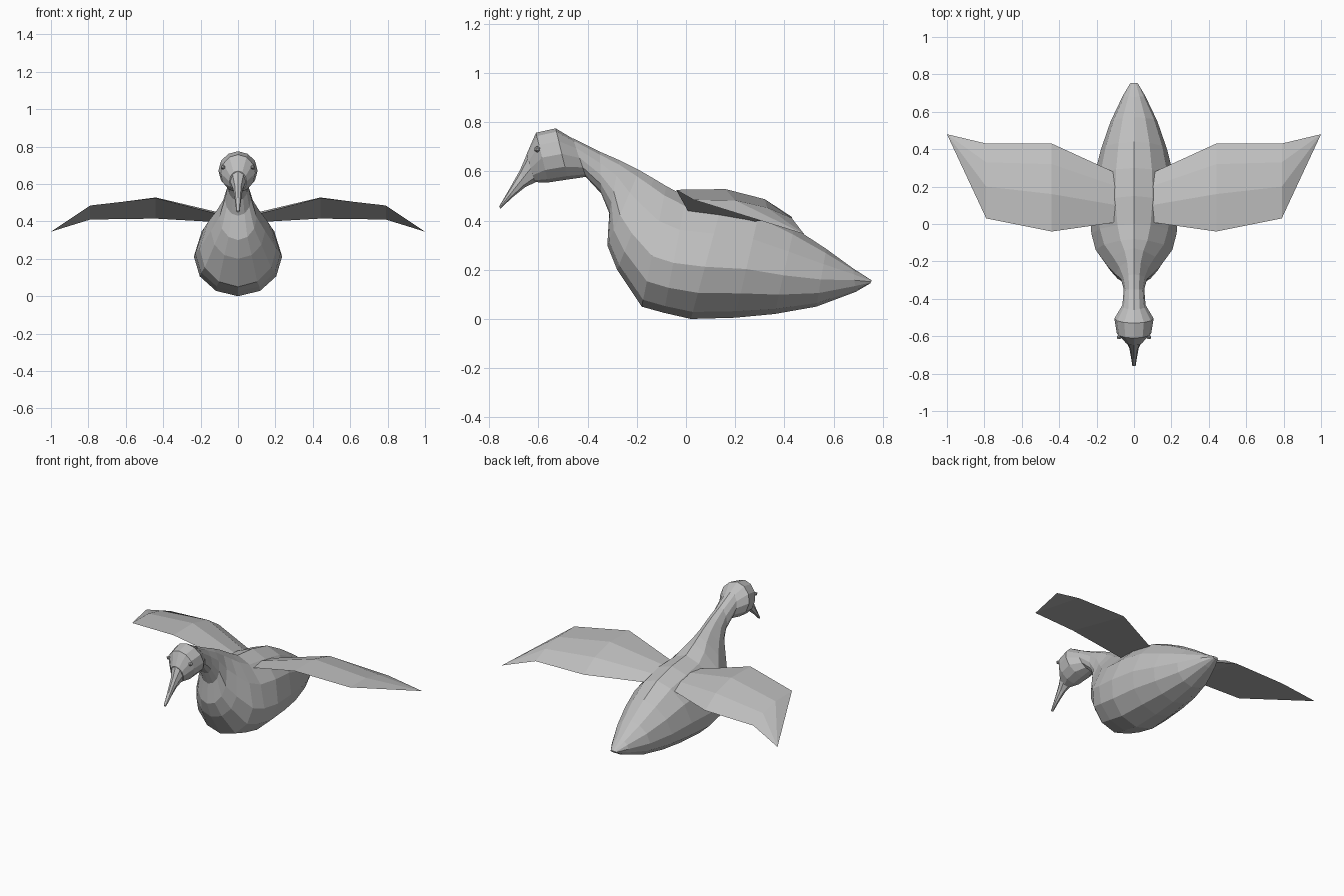
import bpy, bmesh, math

grey = bpy.data.materials.new("plain grey")
grey.diffuse_color = (0.52, 0.52, 0.52, 1)


def finish(bm, name):
    bmesh.ops.recalc_face_normals(bm, faces=bm.faces)
    mesh = bpy.data.meshes.new(name)
    bm.to_mesh(mesh)
    bm.free()
    mesh.materials.append(grey)
    obj = bpy.data.objects.new(name, mesh)
    bpy.context.collection.objects.link(obj)
    return obj


def loft(name, rings, sides):
    """Skin slanted egg-shaped rings:
    (top y, top z, bottom y, bottom z, half width, widest height, pinch of upper half)"""
    bm = bmesh.new()
    loops = []
    for ty, tz, by, bz, hw, wide, pinch in rings:
        loop = []
        for i in range(sides):
            a = 2 * math.pi * i / sides
            v = -math.cos(a)
            h = wide * (1 + v) if v < 0 else wide + (1 - wide) * v
            x = hw * math.sin(a) * (1 - pinch * max(v, 0) ** 2)
            loop.append(bm.verts.new((x, by + (ty - by) * h, bz + (tz - bz) * h)))
        loops.append(loop)
    for a, b in zip(loops, loops[1:]):
        for i in range(sides):
            j = (i + 1) % sides
            bm.faces.new((a[i], a[j], b[j], b[i]))
    bm.faces.new(loops[0])
    bm.faces.new(loops[-1])
    return finish(bm, name)


# Body from tail to the top of the neck
loft("body_and_neck", [
    (0.755, 0.157, 0.75, 0.145, 0.02, 0.5, 0),
    (0.68, 0.205, 0.69, 0.11, 0.06, 0.5, 0),
    (0.57, 0.285, 0.53, 0.05, 0.125, 0.47, 0.05),
    (0.44, 0.37, 0.36, 0.02, 0.178, 0.45, 0.1),
    (0.30, 0.445, 0.20, 0.005, 0.215, 0.45, 0.15),
    (0.15, 0.482, 0.02, 0.0, 0.236, 0.44, 0.2),
    (0.00, 0.497, -0.09, 0.025, 0.228, 0.43, 0.3),
    (-0.08, 0.54, -0.18, 0.05, 0.205, 0.42, 0.4),
    (-0.13, 0.57, -0.28, 0.20, 0.145, 0.40, 0.4),
    (-0.19, 0.605, -0.32, 0.30, 0.10, 0.40, 0.35),
    (-0.27, 0.645, -0.312, 0.43, 0.07, 0.42, 0.2),
    (-0.35, 0.68, -0.345, 0.51, 0.055, 0.45, 0.1),
    (-0.46, 0.735, -0.41, 0.58, 0.062, 0.5, 0),
], 12)

# Head, slightly overlapping the neck
loft("head", [
    (-0.455, 0.73, -0.405, 0.578, 0.06, 0.5, 0),
    (-0.53, 0.775, -0.48, 0.567, 0.105, 0.5, 0),
    (-0.61, 0.757, -0.56, 0.555, 0.092, 0.5, 0),
    (-0.648, 0.67, -0.615, 0.556, 0.046, 0.5, 0),
], 12)

# Drooping bill
loft("bill", [
    (-0.645, 0.675, -0.61, 0.557, 0.043, 0.5, 0),
    (-0.675, 0.605, -0.655, 0.535, 0.025, 0.5, 0),
    (-0.72, 0.525, -0.705, 0.495, 0.016, 0.5, 0),
    (-0.76, 0.457, -0.755, 0.448, 0.009, 0.5, 0),
], 8)

# Wings: x, then leading edge, two upper ridge points and trailing edge as (y, z)
STATIONS = [
    (0.09, [(0.01, 0.435), (0.10, 0.445), (0.20, 0.425), (0.27, 0.395)]),
    (0.44, [(-0.04, 0.525), (0.16, 0.528), (0.32, 0.487), (0.43, 0.415)]),
    (0.79, [(0.03, 0.485), (0.20, 0.482), (0.33, 0.453), (0.43, 0.41)]),
]
for side, label in ((-1, "left"), (1, "right")):
    bm = bmesh.new()
    rows = [[bm.verts.new((side * x, y, z)) for y, z in pts] for x, pts in STATIONS]
    tip = bm.verts.new((side * 1.0, 0.48, 0.345))
    for a, b in zip(rows, rows[1:]):
        for i in range(4):
            j = (i + 1) % 4          # last strip is the flat underside
            bm.faces.new((a[i], a[j], b[j], b[i]))
    for i in range(4):
        bm.faces.new((rows[-1][i], rows[-1][(i + 1) % 4], tip))
    bm.faces.new(rows[0])
    finish(bm, label + "_wing")

    # Eye
    bm = bmesh.new()
    bmesh.ops.create_icosphere(bm, subdivisions=1, radius=0.013)
    bmesh.ops.translate(bm, verts=bm.verts, vec=(side * 0.08, -0.605, 0.69))
    finish(bm, label + "_eye")
